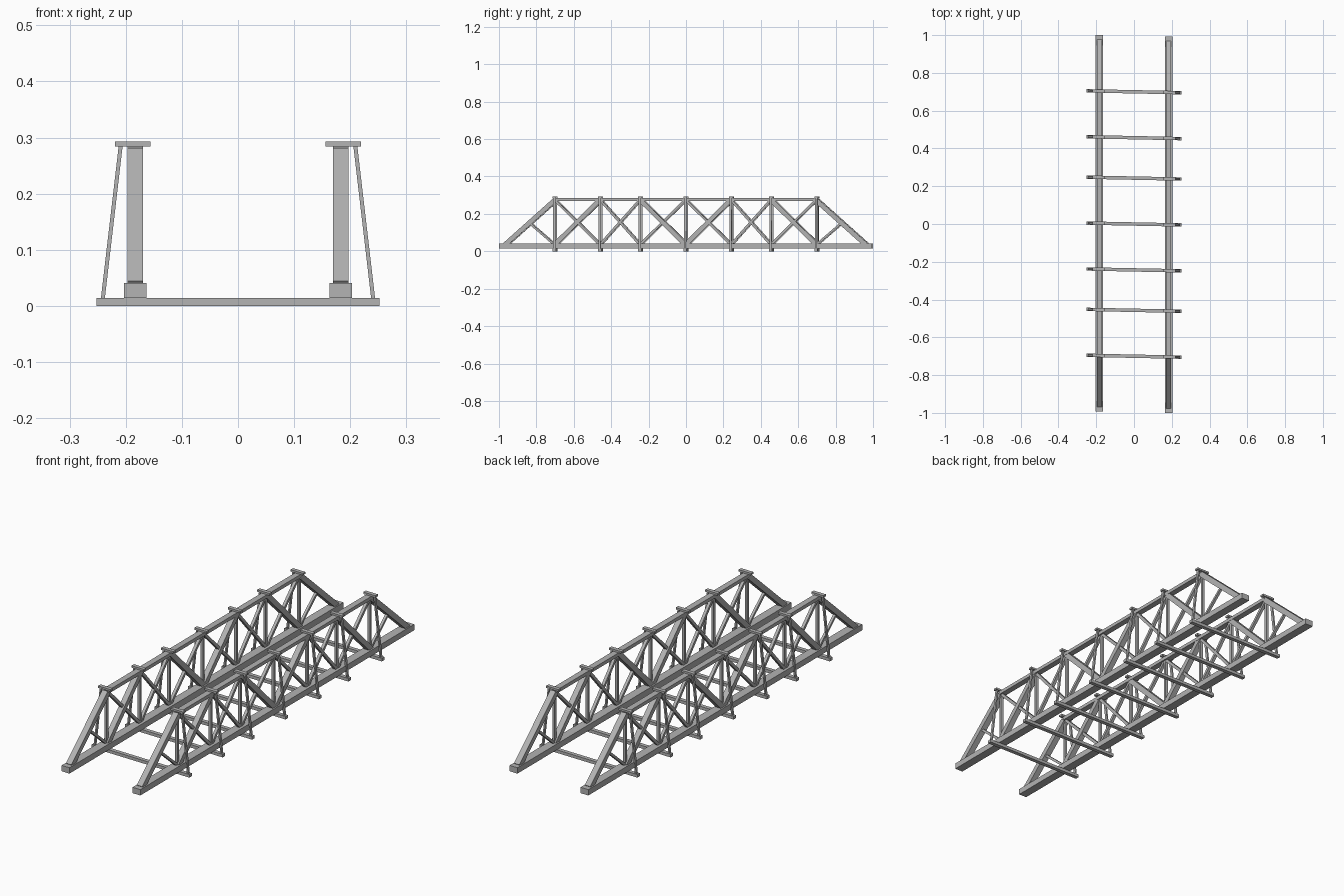
import bpy
import bmesh
from mathutils import Vector, Matrix

if "Cube" in bpy.data.objects:
    bpy.data.objects.remove(bpy.data.objects["Cube"])

# Single grey finish
grey = bpy.data.materials.new("weathered grey")
grey.use_nodes = True
COLOUR = (0.45, 0.45, 0.45, 1)
grey.diffuse_color = COLOUR
grey.node_tree.nodes["Principled BSDF"].inputs["Base Color"].default_value = COLOUR

SKEW = 0.02                      # the deck is set very slightly askew
PANELS = [-0.70, -0.457, -0.243, 0, 0.243, 0.457, 0.70]
TRUSS_X = 0.183
LOW, HIGH = 0.035, 0.276         # chord centre heights


def add_beam(bm, start, end, width, depth):
    """Rectangular bar from start to end; width lies along x (or y for crossbars)."""
    a, b = Vector(start), Vector(end)
    along = (b - a).normalized()
    hint = Vector((1, 0, 0)) if abs(along.x) < 0.05 else Vector((0, 1, 0))
    side = (hint - along * hint.dot(along)).normalized()
    up = along.cross(side)
    rot = Matrix((side, up, along)).transposed().to_4x4()
    size = Matrix.Diagonal((width, depth, (b - a).length, 1))
    bmesh.ops.create_cube(bm, size=1, matrix=Matrix.Translation((a + b) / 2) @ rot @ size)


def make_part(name, beams):
    """One object from a list of (start, end, width, depth) bars."""
    bm = bmesh.new()
    for beam in beams:
        add_beam(bm, *beam)
    for v in bm.verts:
        v.co.y -= SKEW * v.co.x
    bmesh.ops.recalc_face_normals(bm, faces=bm.faces)
    mesh = bpy.data.meshes.new(name)
    bm.to_mesh(mesh)
    bm.free()
    mesh.materials.append(grey)
    bpy.context.collection.objects.link(bpy.data.objects.new(name, mesh))


# Floor beams
make_part("floor_beams",
          [((-0.252, y, 0.007), (0.252, y, 0.007), 0.018, 0.014) for y in PANELS])

for label, s in (("left", 1), ("right", -1)):
    x = s * TRUSS_X

    # Chords and sloping end posts
    make_part(label + "_bottom_chord",
              [((x, -0.996, 0.0275), (x, 0.996, 0.0275), 0.04, 0.027)])
    make_part(label + "_top_chord",
              [((x, -0.70, HIGH), (x, 0.70, HIGH), 0.028, 0.016)])
    make_part(label + "_end_posts",
              [((x, e * 0.965, LOW), (x, e * 0.70, HIGH - 0.004), 0.028, 0.025)
               for e in (-1, 1)])

    # Short struts under the end posts
    make_part(label + "_end_struts",
              [((x, e * 0.70, LOW), (x, e * 0.835, 0.152), 0.012, 0.011)
               for e in (-1, 1)])

    # Upright rods
    make_part(label + "_uprights",
              [((x, y, LOW), (x, y, HIGH), 0.012, 0.012) for y in PANELS])

    # Crossed diagonals; heavy bars alternate with light ones
    heavy, light = [], []
    rising_heavy = (True, None, False, True, None, False)
    for y0, y1, rule in zip(PANELS, PANELS[1:], rising_heavy):
        rising = ((x, y0, LOW), (x, y1, HIGH))
        falling = ((x, y0, HIGH), (x, y1, LOW))
        for ends, is_heavy in ((rising, rule is True), (falling, rule is False)):
            if is_heavy:
                heavy.append((*ends, 0.026, 0.024))
            else:
                light.append((*ends, 0.014, 0.013))
    make_part(label + "_heavy_diagonals", heavy)
    make_part(label + "_light_diagonals", light)

    # Cap plates and leaning outer braces
    make_part(label + "_cap_plates",
              [((s * 0.156, y, 0.2885), (s * 0.219, y, 0.2885), 0.018, 0.009)
               for y in PANELS])
    make_part(label + "_outer_braces",
              [((s * 0.241, y, 0.012), (s * 0.209, y, 0.286), 0.012, 0.007)
               for y in PANELS])
